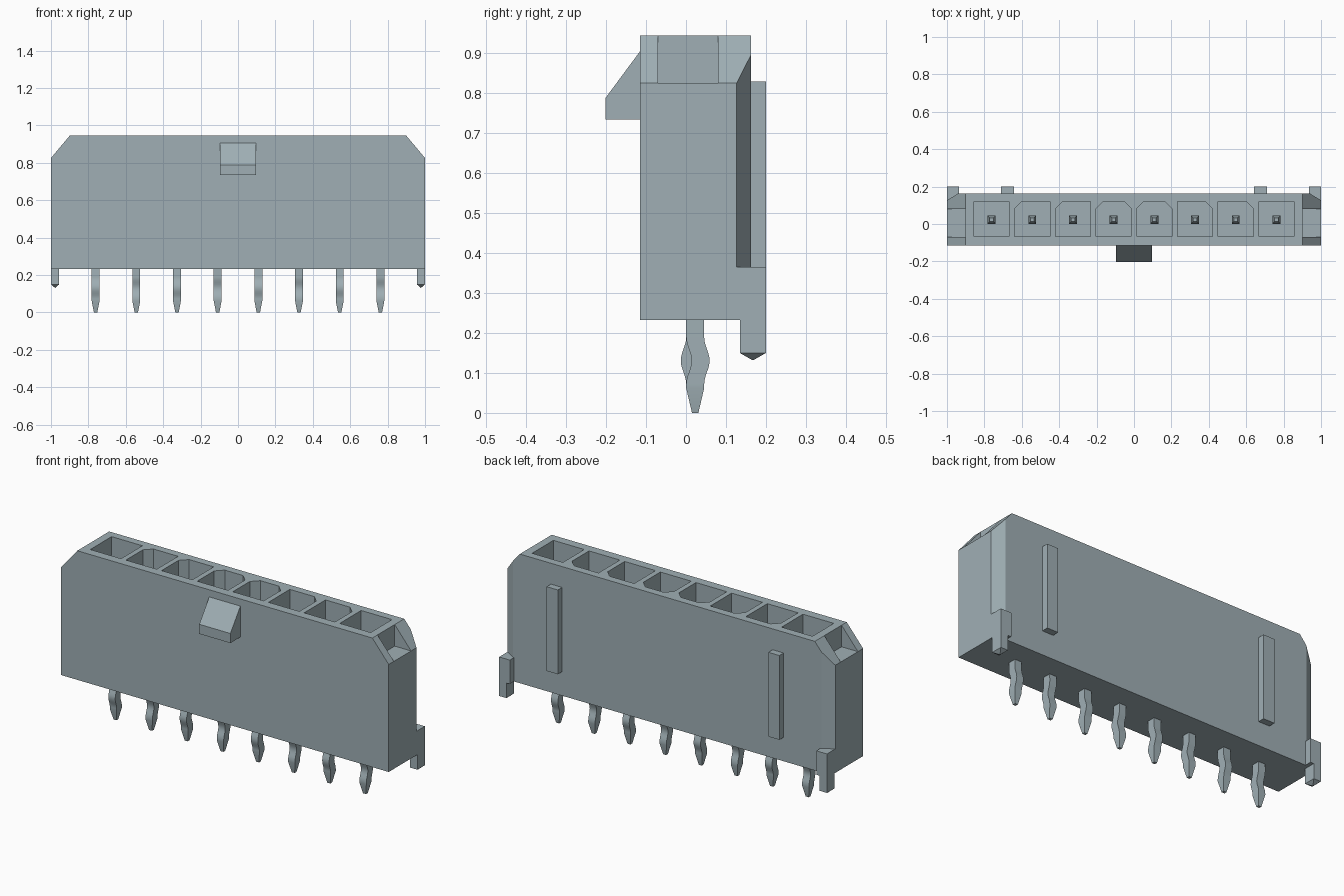
import bpy, bmesh, math

if "Cube" in bpy.data.objects:
    bpy.data.objects.remove(bpy.data.objects["Cube"], do_unlink=True)

grey = bpy.data.materials.new("slate grey plastic")
colour = (0.35, 0.43, 0.46, 1)
grey.diffuse_color = colour
grey.use_nodes = True
grey.node_tree.nodes["Principled BSDF"].inputs["Base Color"].default_value = colour


def make_object(name, bm):
    bmesh.ops.recalc_face_normals(bm, faces=bm.faces[:])
    mesh = bpy.data.meshes.new(name)
    bm.to_mesh(mesh)
    bm.free()
    mesh.materials.append(grey)
    obj = bpy.data.objects.new(name, mesh)
    bpy.context.collection.objects.link(obj)
    return obj


def loft(bm, rings):
    """Join equal-length rings of points and cap both ends."""
    rows = [[bm.verts.new(p) for p in ring] for ring in rings]
    n = len(rows[0])
    for a, b in zip(rows, rows[1:]):
        for i in range(n):
            j = (i + 1) % n
            bm.faces.new((a[i], a[j], b[j], b[i]))
    bm.faces.new(rows[0][::-1])
    bm.faces.new(rows[-1])


def prism(bm, profile, axis, lo, hi):
    """Extrude a 2D profile along x, y or z."""
    place = {"x": lambda u, v, w: (w, u, v),
             "y": lambda u, v, w: (u, w, v),
             "z": lambda u, v, w: (u, v, w)}[axis]
    loft(bm, [[place(u, v, w) for u, v in profile] for w in (lo, hi)])


def rect(x0, x1, y0, y1):
    return [(x0, y0), (x1, y0), (x1, y1), (x0, y1)]


PITCH = 0.2175
PIN_X = [(i - 3.5) * PITCH for i in range(8)]
PIN_Y = 0.024
BASE, SHOULDER, TOP = 0.233, 0.826, 0.945

# Housing with sloped top corners
bm = bmesh.new()
prism(bm, [(-1, BASE), (1, BASE), (1, SHOULDER), (0.9, TOP), (-0.9, TOP), (-1, SHOULDER)],
      "y", -0.115, 0.163)
housing = make_object("housing", bm)

# Cutter: keyed pockets, end notches and back corner bevels
bm = bmesh.new()
for i, x in enumerate(PIN_X):
    left, right = x - 0.094, x + 0.094
    y0, y1, c = -0.066, 0.12, 0.038
    profile = [(left, y0), (right, y0)]
    profile += [(right, y1 - c), (right - c, y1)] if 3 <= i <= 6 else [(right, y1)]
    profile += [(left + c, y1), (left, y1 - c)] if 1 <= i <= 4 else [(left, y1)]
    prism(bm, profile, "z", 0.34, 1.1)
for s in (-1, 1):
    prism(bm, rect(s * 0.9, s * 1.1, -0.07, 0.08), "z", SHOULDER, 1.1)
    prism(bm, [(s * 1.05, 0.097), (s * 0.887, 0.195), (s * 1.05, 0.195)], "z", 0.365, 1.1)
cutter = make_object("housing_cutter", bm)
cutter.hide_render = True

cut = housing.modifiers.new("cut", "BOOLEAN")
cut.operation = "DIFFERENCE"
cut.solver = "EXACT"
cut.object = cutter
bpy.context.view_layer.update()
result = bpy.data.meshes.new_from_object(
    housing.evaluated_get(bpy.context.evaluated_depsgraph_get()))
housing.modifiers.clear()
housing.data = result
bpy.data.objects.remove(cutter, do_unlink=True)

# Locking ramp on the front
bm = bmesh.new()
prism(bm, [(-0.114, 0.735), (-0.202, 0.735), (-0.202, 0.788), (-0.114, 0.907)],
      "x", -0.095, 0.095)
make_object("locking_ramp", bm)

for s, side in ((-1, "right"), (1, "left")):
    # Raised rib on the back
    bm = bmesh.new()
    prism(bm, rect(s * 0.642, s * 0.71, 0.162, 0.2), "z", 0.365, 0.83)
    make_object(side + "_back_rib", bm)

    # Corner block with a pointed peg below it
    bm = bmesh.new()
    prism(bm, rect(s * 0.935, s * 1.0, 0.162, 0.2), "z", BASE, 0.365)
    make_object(side + "_corner_block", bm)
    bm = bmesh.new()
    cx, cy = s * 0.978, 0.1675
    rings = []
    for z, hx, hy in ((0.132, 0.001, 0.001), (0.15, 0.022, 0.0325), (BASE + 0.001, 0.022, 0.0325)):
        rings.append([(x, y, z) for x, y in rect(cx - hx, cx + hx, cy - hy, cy + hy)])
    loft(bm, rings)
    make_object(side + "_locating_peg", bm)

# Contact pins: tapered ends and a kink that alternates front and back
for i, x in enumerate(PIN_X):
    kink = 0.0135 * (1 if i % 2 else -1)
    levels = [(0.0, 0.009, 0.008, 0), (0.062, 0.021, 0.0225, 0)]
    for k in range(13):
        t = k / 12
        levels.append((0.072 + 0.118 * t, 0.021, 0.0225,
                       kink * (1 - math.cos(2 * math.pi * t)) / 2))
    levels += [(0.68, 0.021, 0.0215, 0), (0.73, 0.01, 0.01, 0)]
    bm = bmesh.new()
    loft(bm, [[(px, py, z) for px, py in
               rect(x - hx, x + hx, PIN_Y - 0.001 + dy - hy, PIN_Y - 0.001 + dy + hy)]
              for z, hx, hy, dy in levels])
    pin = make_object("contact_pin_%d" % (i + 1), bm)
    bpy.ops.object.select_all(action="DESELECT")
    pin.select_set(True)
    bpy.context.view_layer.objects.active = pin
    bpy.ops.object.shade_smooth_by_angle(angle=math.radians(25))
